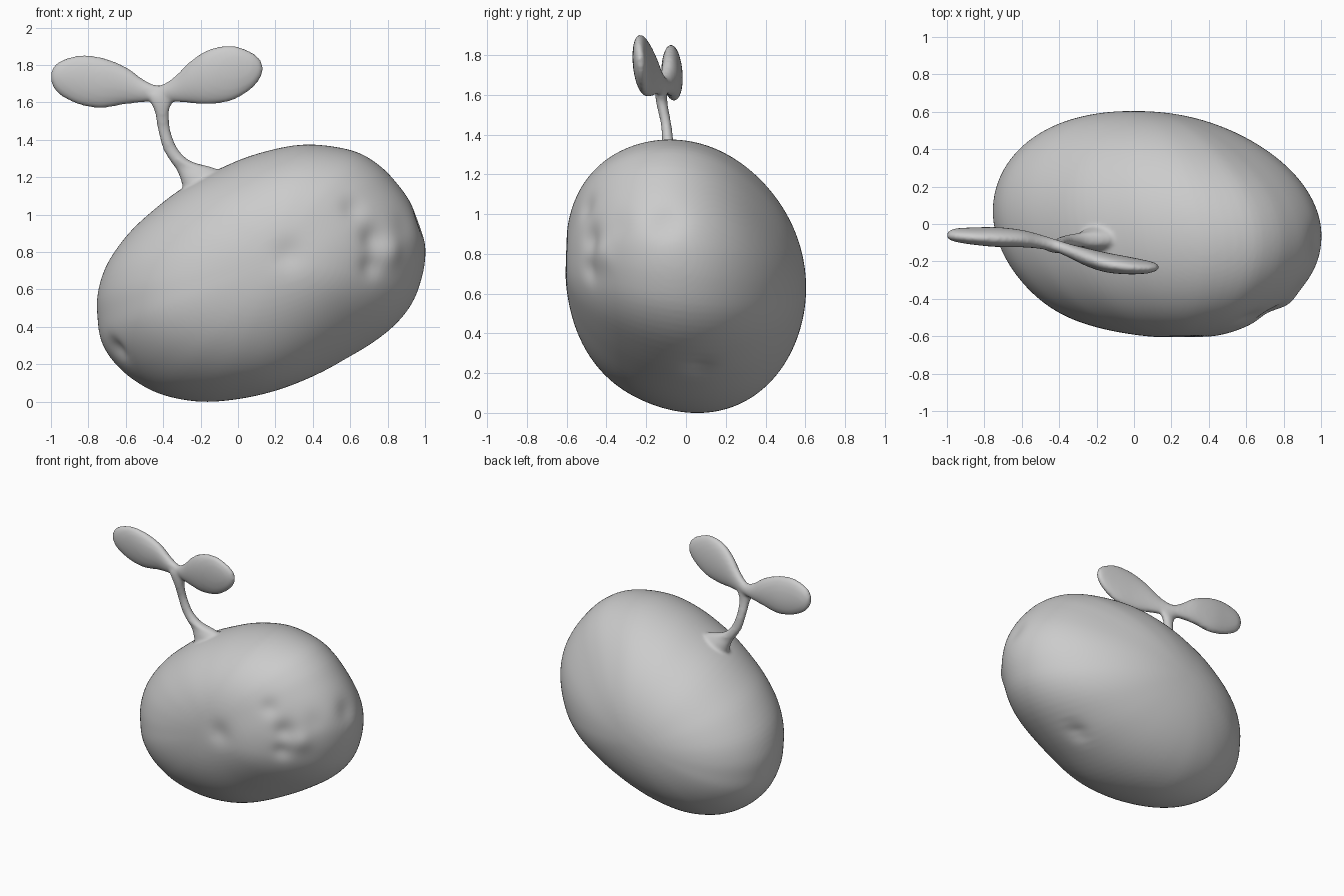
import bpy, bmesh, math
from mathutils import Vector

if "Cube" in bpy.data.objects:
    bpy.data.objects.remove(bpy.data.objects["Cube"])


def spline(pts, n, closed=False):
    """Catmull-Rom sampling of tuples of any size."""
    out, m = [], len(pts)
    get = (lambda i: pts[i % m]) if closed else (lambda i: pts[max(0, min(m - 1, i))])
    for i in range(m if closed else m - 1):
        for k in range(n):
            t = k / n
            out.append(tuple(0.5 * (2 * b + (c - a) * t + (2 * a - 5 * b + 4 * c - d) * t * t
                                    + (3 * b - a - 3 * c + d) * t ** 3)
                             for a, b, c, d in zip(get(i - 1), get(i), get(i + 1), get(i + 2))))
    return out if closed else out + [pts[-1]]


def loft(bm, rings):
    """Skin a list of rings and close both ends."""
    vs = [[bm.verts.new(p) for p in r] for r in rings]
    n = len(vs[0])
    faces = [bm.faces.new((a[i], a[(i + 1) % n], b[(i + 1) % n], b[i]))
             for a, b in zip(vs, vs[1:]) for i in range(n)]
    faces += [bm.faces.new(vs[0]), bm.faces.new(vs[-1])]
    bmesh.ops.recalc_face_normals(bm, faces=faces)


bm = bmesh.new()

# potato body: front outline swept along y with a rounded falloff, fuller high at the front
outline = [(-.745, .58), (-.70, .73), (-.60, .88), (-.48, 1.0), (-.30, 1.14), (-.10, 1.245),
           (.10, 1.325), (.35, 1.375), (.60, 1.345), (.75, 1.265), (.86, 1.15), (.94, 1.03),
           (.985, .92), (1.0, .80), (.98, .66), (.92, .51), (.80, .375), (.60, .24), (.40, .14),
           (.20, .065), (0, .018), (-.20, .004), (-.40, .042), (-.55, .12), (-.66, .22),
           (-.725, .33), (-.745, .45)]
ring = spline(outline, 4, True)
cx, cz = .12, .69
# eyes and brows: x, y, z, radius, depth (negative is a bump)
dents = [(.70, -.43, .87, .07, .05), (.69, -.45, .73, .06, .03), (.80, -.40, .80, .07, -.02),
         (.60, -.46, 1.02, .06, .025), (.27, -.60, .79, .08, .018), (-.66, -.15, .27, .06, .03),
         (.96, -.10, .95, .08, .02), (.57, .07, .24, .07, .02), (.84, -.30, .93, .07, .015)]
# broad swells and hollows
dents += [(.60, .42, 1.10, .40, .04), (-.40, -.48, .45, .30, -.028), (.20, -.32, .15, .28, -.025),
          (.48, -.55, .70, .22, -.02)]
rings = []
for j in range(1, 80):
    a = math.pi * j / 80
    y, s = -.605 * math.cos(a), math.sin(a)
    front = .5 - .5 * y / .605         # 1 at the front, 0 at the back
    sx, sz = s ** (.92 + .08 * front), s ** (1 - .17 * front)
    kx, kz = .18 - .05 * front, .09 + .04 * front
    r = []
    for x, z in ring:
        p = Vector((cx - kx * y + (x - cx) * sx, y, cz - kz * y + (z - cz) * sz))
        inward = (Vector((cx, 0, cz)) - p).normalized()
        push = sum(d * math.exp(-(p - Vector((dx, dy, dz))).length_squared / rad ** 2)
                   for dx, dy, dz, rad, d in dents)
        r.append(p + inward * push)
    rings.append(r)
loft(bm, rings)

angles = [2 * math.pi * i / 32 for i in range(32)]

# stem, flaring into the body: x, y, z, radius x, radius y
stem = [(-.15, -.08, 1.13, .14, .085), (-.19, -.08, 1.21, .125, .06),
        (-.232, -.082, 1.25, .105, .042), (-.305, -.085, 1.285, .056, .036),
        (-.36, -.09, 1.35, .040, .03), (-.394, -.10, 1.45, .034, .027),
        (-.407, -.12, 1.55, .039, .029), (-.41, -.125, 1.60, .06, .03),
        (-.415, -.125, 1.64, .07, .03)]
loft(bm, [[(x + rx * math.cos(t), y + ry * math.sin(t), z) for t in angles]
          for x, y, z, rx, ry in spline(stem, 6)])

# pair of leaves, tip to tip: x, y, z, half height, half thickness
leaves = [(-1.0, -.06, 1.735, .012, .012), (-.99, -.06, 1.735, .05, .022),
          (-.95, -.06, 1.73, .092, .036), (-.85, -.065, 1.72, .132, .046),
          (-.73, -.07, 1.705, .136, .052), (-.60, -.078, 1.69, .10, .046),
          (-.50, -.095, 1.66, .06, .038), (-.42, -.115, 1.65, .042, .034),
          (-.34, -.145, 1.67, .068, .038), (-.25, -.178, 1.71, .115, .048),
          (-.15, -.205, 1.738, .148, .052), (-.03, -.222, 1.757, .147, .046),
          (.07, -.23, 1.77, .10, .034), (.12, -.23, 1.778, .05, .02),
          (.132, -.23, 1.78, .012, .012)]
loft(bm, [[(x, y + w * math.cos(t) - .01 * math.sin(t) * h / .14, z + h * math.sin(t))
           for t in angles] for x, y, z, h, w in spline(leaves, 6)])

mesh = bpy.data.meshes.new("sprouted_potato")
bm.to_mesh(mesh)
bm.free()
potato = bpy.data.objects.new("sprouted_potato", mesh)
bpy.context.collection.objects.link(potato)

# fuse the parts into one skin and soften the joints
remesh = potato.modifiers.new("fuse", 'REMESH')
remesh.mode = 'VOXEL'
remesh.voxel_size = .012
remesh.use_smooth_shade = True
soften = potato.modifiers.new("soften", 'SMOOTH')
soften.factor = .5
soften.iterations = 7
